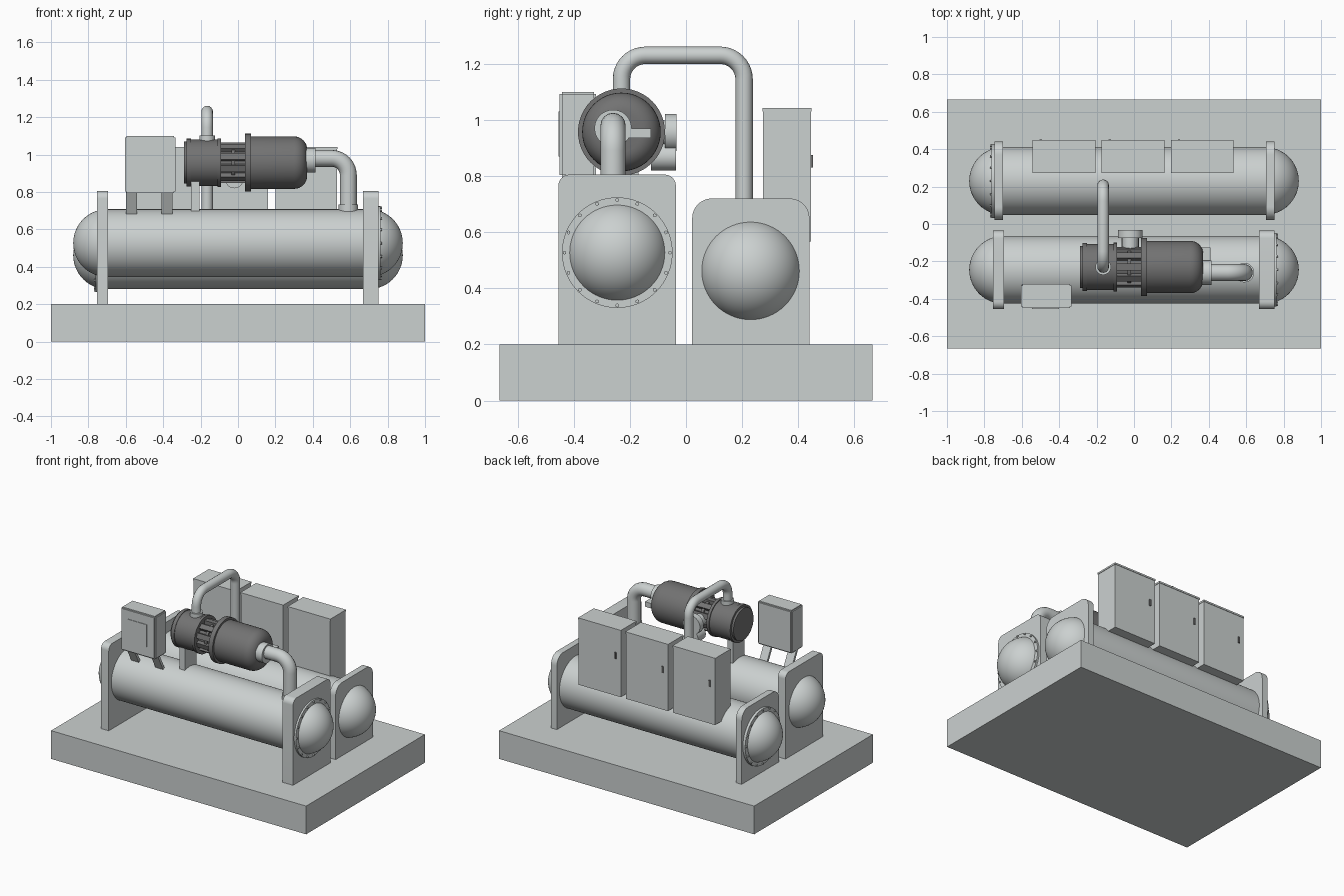
import bpy, bmesh
from math import pi, sin, cos, radians
from mathutils import Vector, Matrix

cube = bpy.data.objects.get("Cube")
if cube:
    bpy.data.objects.remove(cube, do_unlink=True)


def make_material(name, rgb):
    m = bpy.data.materials.new(name)
    m.use_nodes = True
    m.diffuse_color = (*rgb, 1)
    m.node_tree.nodes["Principled BSDF"].inputs["Base Color"].default_value = (*rgb, 1)
    return m


LIGHT = make_material("light grey paint", (0.60, 0.635, 0.63))
DARK = make_material("dark grey casting", (0.17, 0.17, 0.17))


def finish(name, bm, mat, smooth=False):
    bmesh.ops.recalc_face_normals(bm, faces=bm.faces)
    me = bpy.data.meshes.new(name)
    bm.to_mesh(me)
    bm.free()
    ob = bpy.data.objects.new(name, me)
    bpy.context.collection.objects.link(ob)
    me.materials.append(mat)
    if smooth:
        bpy.ops.object.select_all(action='DESELECT')
        ob.select_set(True)
        bpy.context.view_layer.objects.active = ob
        bpy.ops.object.shade_smooth_by_angle(angle=radians(35))
    return ob


def box(name, x, y, z, mat=LIGHT, bevel=0):
    bm = bmesh.new()
    bmesh.ops.create_cube(bm, size=1)
    for v in bm.verts:
        v.co = [(r[0] + r[1]) / 2 + c * (r[1] - r[0]) for r, c in zip((x, y, z), v.co)]
    if bevel:
        bmesh.ops.bevel(bm, geom=bm.edges[:], offset=bevel, segments=2, affect='EDGES')
    return finish(name, bm, mat)


def lathe(name, profile, centre, mat=LIGHT, axis='X', steps=48):
    """Turn (distance along axis, radius) pairs about an axis through centre."""
    bm = bmesh.new()
    verts = [bm.verts.new((a, 0, r)) for a, r in profile]
    edges = [bm.edges.new(p) for p in zip(verts, verts[1:])]
    bmesh.ops.spin(bm, geom=verts + edges, cent=(0, 0, 0), axis=(1, 0, 0),
                   angle=2 * pi, steps=steps)
    bmesh.ops.remove_doubles(bm, verts=bm.verts, dist=1e-4)
    turn = {'X': Matrix(), 'Y': Matrix.Rotation(pi / 2, 4, 'Z'),
            'Z': Matrix.Rotation(-pi / 2, 4, 'Y')}[axis]
    bmesh.ops.transform(bm, matrix=Matrix.Translation(centre) @ turn, verts=bm.verts)
    return finish(name, bm, mat, True)


def disc(name, a, b, r, centre, mat=LIGHT, axis='X', steps=48):
    return lathe(name, [(a, 0), (a, r), (b, r), (b, 0)], centre, mat, axis, steps)


def pipe(name, points, radius, bend):
    """Sweep a round tube along a path with rounded corners."""
    pts = [Vector(p) for p in points]
    path = [pts[0]]
    for a, b, c in zip(pts, pts[1:], pts[2:]):
        u, w = (a - b).normalized(), (c - b).normalized()
        hub = b + (u + w) * bend
        path += [hub - w * bend * cos(t * pi / 20) - u * bend * sin(t * pi / 20)
                 for t in range(11)]
    path.append(pts[-1])
    cu = bpy.data.curves.new(name, 'CURVE')
    cu.dimensions = '3D'
    cu.bevel_depth = radius
    cu.bevel_resolution = 6
    cu.use_fill_caps = True
    sp = cu.splines.new('POLY')
    sp.points.add(len(path) - 1)
    for p, co in zip(sp.points, path):
        p.co = (*co, 1)
    ob = bpy.data.objects.new(name, cu)
    bpy.context.collection.objects.link(ob)
    ob.data.materials.append(LIGHT)
    bpy.ops.object.select_all(action='DESELECT')
    ob.select_set(True)
    bpy.context.view_layer.objects.active = ob
    bpy.ops.object.convert(target='MESH')
    bpy.ops.object.shade_smooth_by_angle(angle=radians(35))


def plate(name, x, y, z, r):
    """Upright end plate with rounded top corners."""
    outline = [(y[1], z[0])]
    for cy, start in ((y[1] - r, 0), (y[0] + r, pi / 2)):
        outline += [(cy + r * cos(start + i * pi / 16), z[1] - r + r * sin(start + i * pi / 16))
                    for i in range(9)]
    outline.append((y[0], z[0]))
    bm = bmesh.new()
    face = bm.faces.new([bm.verts.new((x[0], *p)) for p in outline])
    ext = bmesh.ops.extrude_face_region(bm, geom=[face])
    bmesh.ops.translate(bm, vec=(x[1] - x[0], 0, 0),
                        verts=[g for g in ext['geom'] if isinstance(g, bmesh.types.BMVert)])
    finish(name, bm, LIGHT, True)


# Base slab
box("base_slab", (-1, 1), (-0.665, 0.665), (0, 0.2))

# Two domed vessels
R = 0.181
dome = [(0.70 + R * sin(i * pi / 32), R * cos(i * pi / 32)) for i in range(17)]
capsule = [(-a, r) for a, r in reversed(dome)] + dome
FRONT, REAR = (0, -0.245, 0.527), (0, 0.23, 0.462)
lathe("front_vessel", capsule, FRONT, steps=64)
lathe("rear_vessel", capsule, REAR, steps=64)

# End plates carrying the vessels
plate("front_left_plate", (0.668, 0.75), (-0.455, -0.036), (0.2, 0.805), 0.04)
plate("front_right_plate", (-0.755, -0.695), (-0.455, -0.036), (0.2, 0.805), 0.04)
plate("rear_left_plate", (0.705, 0.75), (0.022, 0.44), (0.2, 0.72), 0.07)
plate("rear_right_plate", (-0.745, -0.70), (0.022, 0.44), (0.2, 0.72), 0.07)

# Bolted cover rings
for name, c, s in (("front", FRONT, 1), ("rear", REAR, -1)):
    disc(name + "_cover_ring", s * 0.74, s * 0.763, 0.197, c, steps=64)
    for i in range(16):
        t = i * pi / 8
        disc(name + "_ring_bolt", s * 0.76, s * 0.77, 0.007,
             (0, c[1] + 0.188 * cos(t), c[2] + 0.188 * sin(t)), steps=6)

# Compressor casing along x
AX = (0, -0.23, 0.957)
lathe("compressor_head", [(-0.29, 0), (-0.29, 0.112), (-0.275, 0.112), (-0.275, 0.128),
      (-0.25, 0.128), (-0.25, 0.124), (-0.11, 0.124), (-0.11, 0.13),
      (-0.09, 0.13), (-0.09, 0)], AX, DARK)
disc("compressor_core", -0.1, 0.05, 0.085, AX, DARK)
disc("core_band", -0.035, -0.015, 0.098, AX, DARK)
for i in range(10):
    t = i * pi / 5
    rib = box("core_rib", (-0.1, 0.05), (-0.018, 0.018), (0.075, 0.108), DARK)
    rib.matrix_world = Matrix.Translation(AX) @ Matrix.Rotation(t, 4, 'X')
disc("motor_flange", 0.038, 0.07, 0.155, AX, DARK)
shoulder = [(0.30 + 0.07 * sin(i * pi / 16), 0.07 + 0.07 * cos(i * pi / 16)) for i in range(9)]
lathe("motor_casing", [(0.06, 0), (0.06, 0.14)] + shoulder + [(0.37, 0)], AX, DARK)

# Suction pipe from the front vessel into the motor end
disc("suction_collar", 0.36, 0.415, 0.066, (0, -0.26, 0.97))
box("suction_lug", (0.36, 0.41), (-0.21, -0.125), (0.935, 0.97))
pipe("suction_pipe", [(0.38, -0.26, 0.98), (0.59, -0.26, 0.98), (0.59, -0.26, 0.66)], 0.045, 0.09)
disc("suction_flange", 0.69, 0.733, 0.052, (0.59, -0.26, 0), axis='Z')

# Discharge pipe arching to the rear vessel
pipe("discharge_pipe", [(-0.165, -0.23, 1.04), (-0.165, -0.23, 1.23),
                        (-0.165, 0.207, 1.23), (-0.165, 0.207, 0.6)], 0.031, 0.085)
disc("discharge_flange", 1.05, 1.103, 0.042, (-0.165, -0.23, 0), axis='Z')

# Side ports on the back of the compressor
disc("port_stem", -0.16, -0.06, 0.043, (-0.02, 0, 0.955), axis='Y')
disc("port_flange", -0.075, -0.033, 0.066, (-0.02, 0, 0.955), axis='Y')
disc("lower_port", -0.125, -0.036, 0.048, (-0.02, 0, 0.868), axis='Y')

# Compressor support post
box("compressor_post", (-0.25, -0.207), (-0.30, -0.17), (0.66, 0.87))

# Control box on two slanted straps
box("control_box", (-0.605, -0.335), (-0.45, -0.32), (0.795, 1.10), bevel=0.008)
box("control_panel", (-0.545, -0.40), (-0.454, -0.448), (0.87, 1.03))
for x in (-0.57, -0.38):
    strap = box("control_box_strap", (x - 0.03, x + 0.03), (-0.40, -0.38), (0.665, 0.80))
    for v in strap.data.vertices:
        if v.co.z < 0.7:
            v.co.y += 0.07

# Rear electrical cabinets with door handles
for x0, x1 in ((-0.54, -0.21), (-0.17, 0.16), (0.20, 0.53)):
    box("cabinet", (x0, x1), (0.275, 0.445), (0.567, 1.032))
    box("cabinet_lid", (x0 - 0.003, x1 + 0.003), (0.273, 0.448), (1.03, 1.042))
    box("door_handle", (x0 + 0.035, x0 + 0.047), (0.44, 0.452), (0.83, 0.875), DARK)
